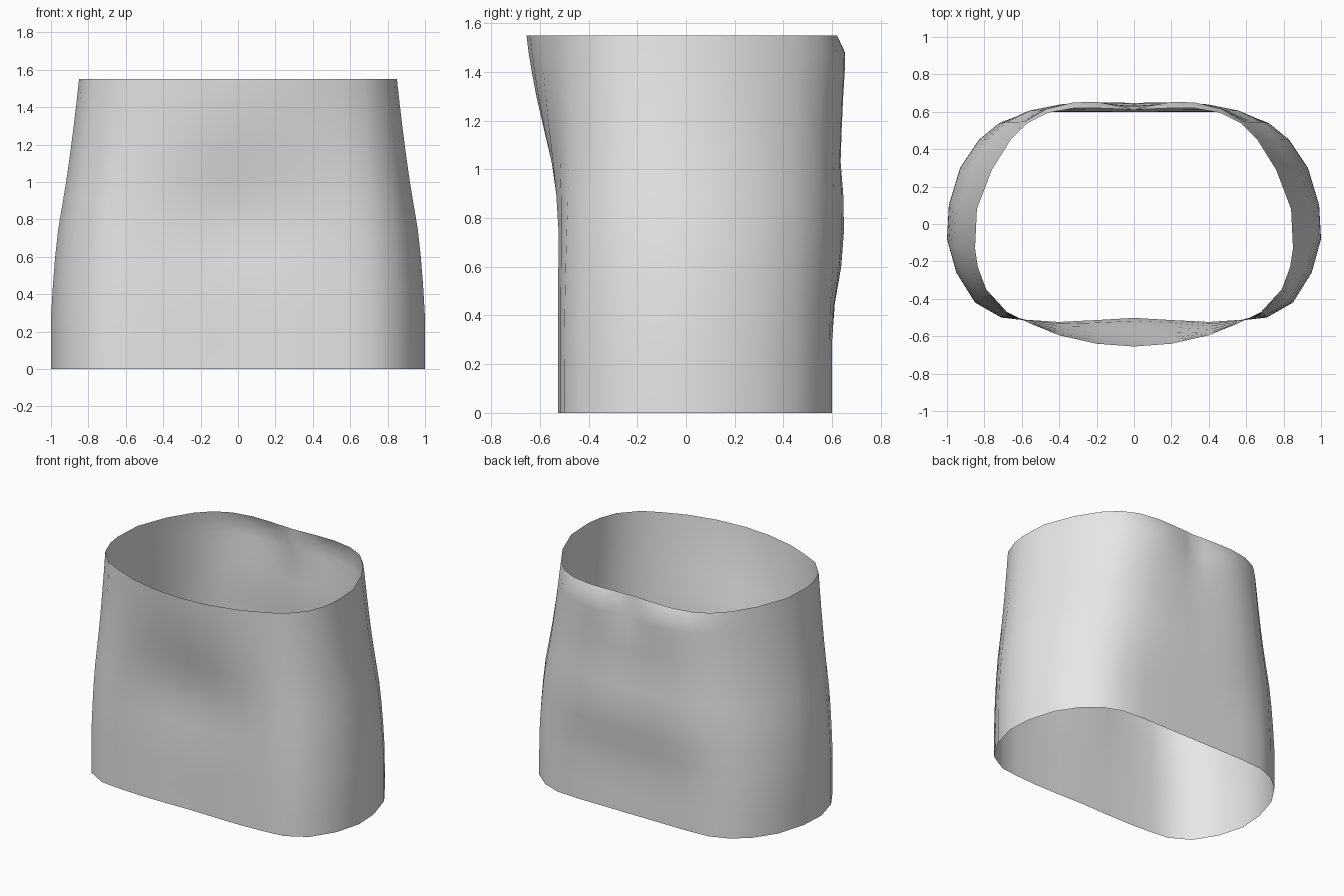
import bpy, bmesh, math

cube = bpy.data.objects.get("Cube")
if cube:
    bpy.data.objects.remove(cube, do_unlink=True)

# Half outlines of the tube, from front centre round the side to back centre
HEM = [(0, -.52), (.2, -.525), (.4, -.525), (.58, -.515), (.71, -.5), (.85, -.42),
       (.95, -.26), (1, -.08), (.99, .1), (.93, .3), (.83, .45), (.72, .54),
       (.59, .59), (.42, .6), (.25, .6), (.1, .6), (0, .6)]
WAIST = [(0, -.655), (.2, -.64), (.4, -.595), (.56, -.53), (.68, -.47), (.79, -.35),
         (.835, -.23), (.85, -.13), (.84, .08), (.76, .29), (.66, .45), (.57, .54),
         (.46, .595), (.32, .62), (.2, .62), (.08, .615), (0, .61)]

# Height, blend from hem to waist, front hollow, back bulge, back crease
LEVELS = [(0, 0, 0, 0, 0), (.15, 0, 0, 0, 0), (.3, .01, 0, 0, 0),
          (.45, .07, .01, .01, 0), (.6, .15, .03, .035, 0),
          (.75, .26, .053, .045, 0), (.9, .43, .06, .038, 0),
          (1.03, .57, .05, .024, 0), (1.17, .7, .03, .026, 0),
          (1.3, .81, .015, .03, .01), (1.4, .89, .007, .035, .028),
          (1.48, .95, .002, .035, .035), (1.55, 1, 0, 0, 0)]


def ring_points(z, blend, hollow, bulge, crease):
    half = []
    for (x0, y0), (x1, y1) in zip(HEM, WAIST):
        x = x0 + (x1 - x0) * blend
        y = y0 + (y1 - y0) * blend
        if y < 0:
            y += hollow * math.exp(-(x / .4) ** 2)
        else:
            y += bulge * math.exp(-(x / .55) ** 4) - crease * math.exp(-(x / .1) ** 2)
        half.append((x, y, z))
    return half + [(-x, y, z) for x, y, z in half[-2:0:-1]]


# Open fabric tube lofted through the rings
bm = bmesh.new()
rings = [[bm.verts.new(p) for p in ring_points(*level)] for level in LEVELS]
for low, high in zip(rings, rings[1:]):
    count = len(low)
    for i in range(count):
        j = (i + 1) % count
        bm.faces.new((low[i], low[j], high[j], high[i]))
for face in bm.faces:
    face.smooth = True
mesh = bpy.data.meshes.new("fabric_tube")
bm.to_mesh(mesh)
bm.free()

# Plain grey cloth
grey = bpy.data.materials.new("light_grey")
grey.use_nodes = True
grey.diffuse_color = (.8, .8, .8, 1)
grey.node_tree.nodes["Principled BSDF"].inputs["Base Color"].default_value = (.8, .8, .8, 1)
mesh.materials.append(grey)

tube = bpy.data.objects.new("fabric_tube", mesh)
bpy.context.collection.objects.link(tube)
